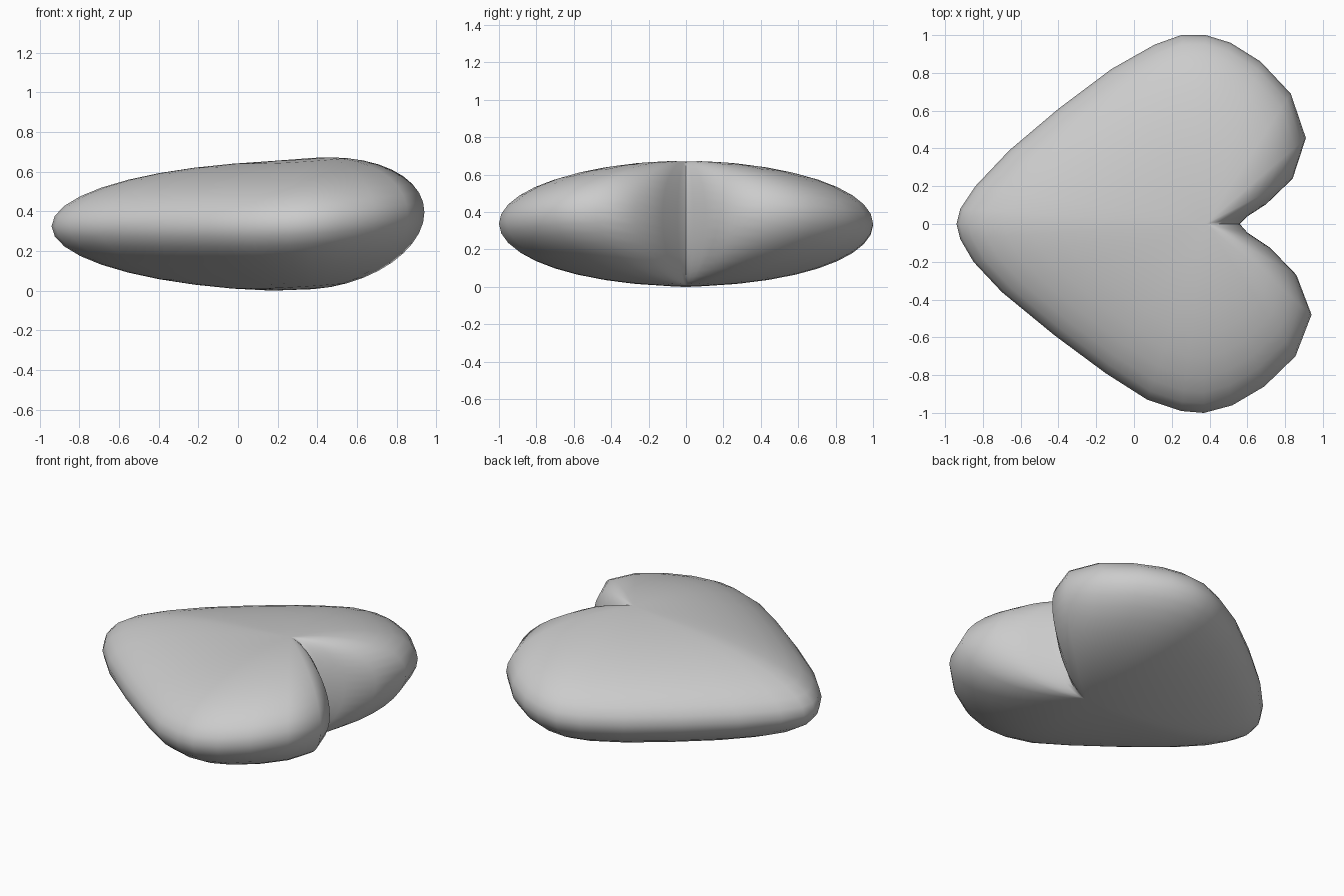
import bpy, bmesh, math

if "Cube" in bpy.data.objects:
    bpy.data.objects.remove(bpy.data.objects["Cube"])

# heart outline seen from above, from the tip round each lobe to the notch
UPPER = [(-.92, .08), (-.84, .2), (-.66, .39), (-.4, .61), (-.12, .82), (.11, .95),
         (.25, 1), (.38, 1), (.51, .96), (.67, .86), (.83, .69), (.91, .455),
         (.84, .24), (.7, .105), (.6, .04)]
LOWER = [(-.92, -.08), (-.85, -.2), (-.7, -.36), (-.42, -.59), (-.15, -.79), (.07, -.93),
         (.25, -.99), (.37, -1), (.52, -.96), (.69, -.86), (.855, -.7), (.94, -.48),
         (.86, -.27), (.72, -.125), (.6, -.045)]
outline = [(-.94, 0)] + UPPER + [(.56, 0)] + LOWER[::-1]

CX, HALF, RINGS = .38, .331, 20


def place(x, y, h):
    # middle height rises gently toward the lobes
    lift = .07 * max(0, (x - .1) / .84) ** 1.5
    return (x, y, .331 + lift + HALF * h)


bm = bmesh.new()
rings = []
for i in range(1, RINGS):
    a = -math.pi / 2 + math.pi * i / RINGS
    r, h = math.cos(a), math.sin(a)
    rings.append([bm.verts.new(place(CX + (x - CX) * r, y * r, h)) for x, y in outline])
bottom = bm.verts.new(place(CX, 0, -1))
top = bm.verts.new(place(CX, 0, 1))

# skin between the rings and close both poles
n = len(outline)
for k in range(n):
    j = (k + 1) % n
    for lo, hi in zip(rings, rings[1:]):
        bm.faces.new((lo[k], lo[j], hi[j], hi[k]))
    bm.faces.new((bottom, rings[0][j], rings[0][k]))
    bm.faces.new((top, rings[-1][k], rings[-1][j]))
bmesh.ops.recalc_face_normals(bm, faces=bm.faces)

# rest on the ground
low = min(v.co.z for v in bm.verts)
for v in bm.verts:
    v.co.z -= low

mesh = bpy.data.meshes.new("puffy_heart")
bm.to_mesh(mesh)
bm.free()
heart = bpy.data.objects.new("puffy_heart", mesh)
bpy.context.collection.objects.link(heart)
bpy.context.view_layer.objects.active = heart
heart.select_set(True)
bpy.ops.object.shade_smooth_by_angle(angle=math.radians(60))
